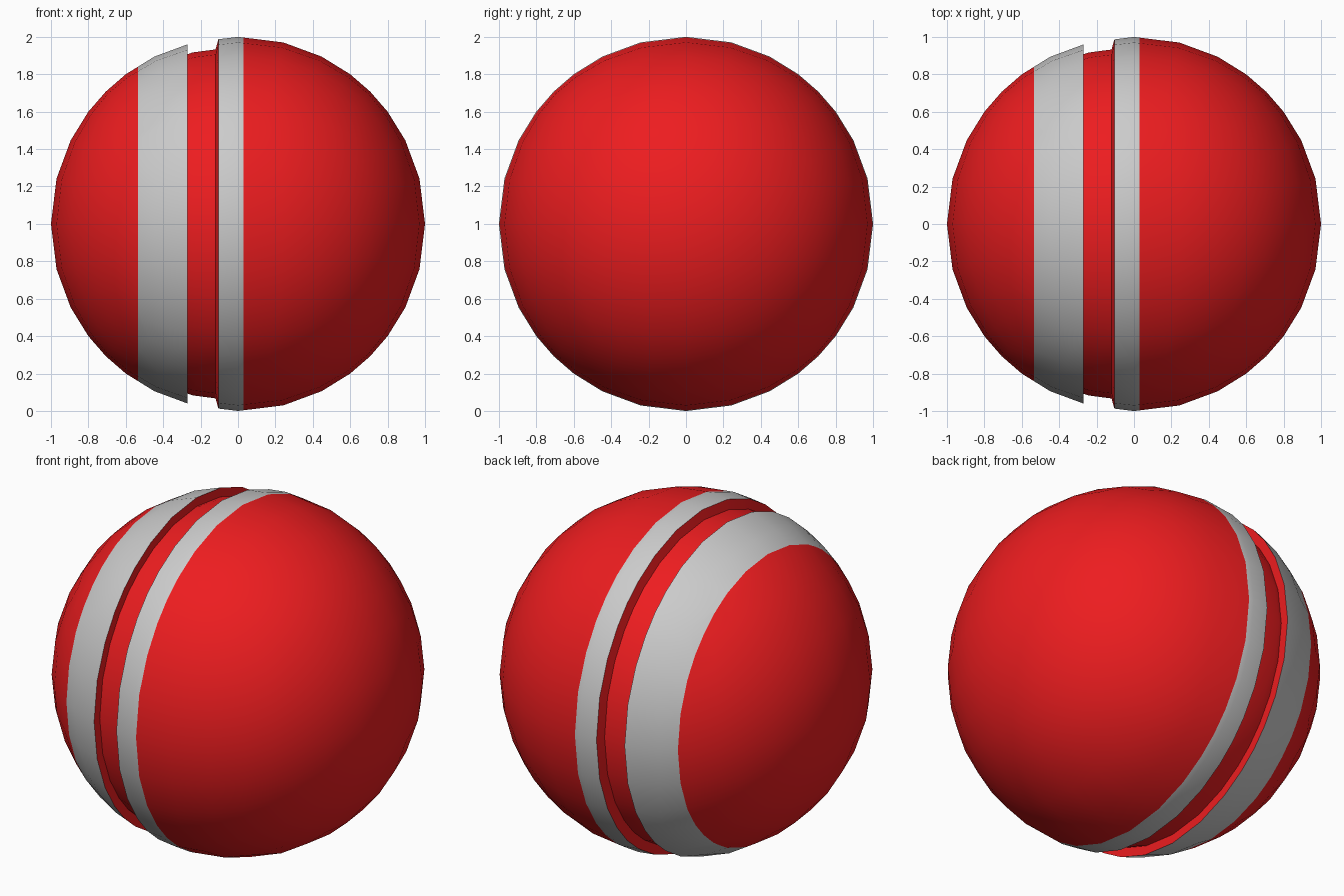
import bpy, bmesh
from mathutils import Vector

if "Cube" in bpy.data.objects:
    bpy.data.objects.remove(bpy.data.objects["Cube"])

red = bpy.data.materials.new("red")
red.diffuse_color = (0.85, 0.012, 0.014, 1)
red.use_nodes = True
red.node_tree.nodes["Principled BSDF"].inputs["Base Color"].default_value = red.diffuse_color


def sphere_slice(name, x0, x1, mat=None, groove=None):
    """Part of a quad sphere between two x planes, optionally sunk as a groove."""
    bm = bmesh.new()
    bmesh.ops.create_cube(bm, size=2)
    bmesh.ops.subdivide_edges(bm, edges=bm.edges[:], cuts=7, use_grid_fill=True)
    for v in bm.verts:
        v.co.normalize()
    for x, side in ((x0, -1), (x1, 1)):
        if abs(x) < 1:
            bmesh.ops.bisect_plane(bm, geom=bm.verts[:] + bm.edges[:] + bm.faces[:],
                                   dist=1e-5, plane_co=(x, 0, 0),
                                   plane_no=(side, 0, 0), clear_outer=True)
    if groove:
        # keep the rims in place as side walls and sink the floor
        floor = bm.verts[:]
        rim = [e for e in bm.edges if e.is_boundary]
        bmesh.ops.extrude_edge_only(bm, edges=rim)
        for v in floor:
            v.co.y *= groove
            v.co.z *= groove
            if abs(v.co.x - x1) < 1e-4:
                v.co.x -= 0.015
    bmesh.ops.translate(bm, verts=bm.verts[:], vec=Vector((0, 0, 1)))
    me = bpy.data.meshes.new(name)
    bm.to_mesh(me)
    bm.free()
    ob = bpy.data.objects.new(name, me)
    bpy.context.collection.objects.link(ob)
    if mat:
        me.materials.append(mat)
    bpy.ops.object.select_all(action='DESELECT')
    ob.select_set(True)
    bpy.context.view_layer.objects.active = ob
    bpy.ops.object.shade_smooth_by_angle()
    return ob


# Ball shell: two red domes, two grey bands and a sunken red groove between them
sphere_slice("left_dome", -1, -0.535, red)
sphere_slice("wide_band", -0.535, -0.27)
sphere_slice("groove", -0.27, -0.105, red, groove=0.945)
sphere_slice("narrow_band", -0.105, 0.03)
sphere_slice("right_dome", 0.03, 1, red)
